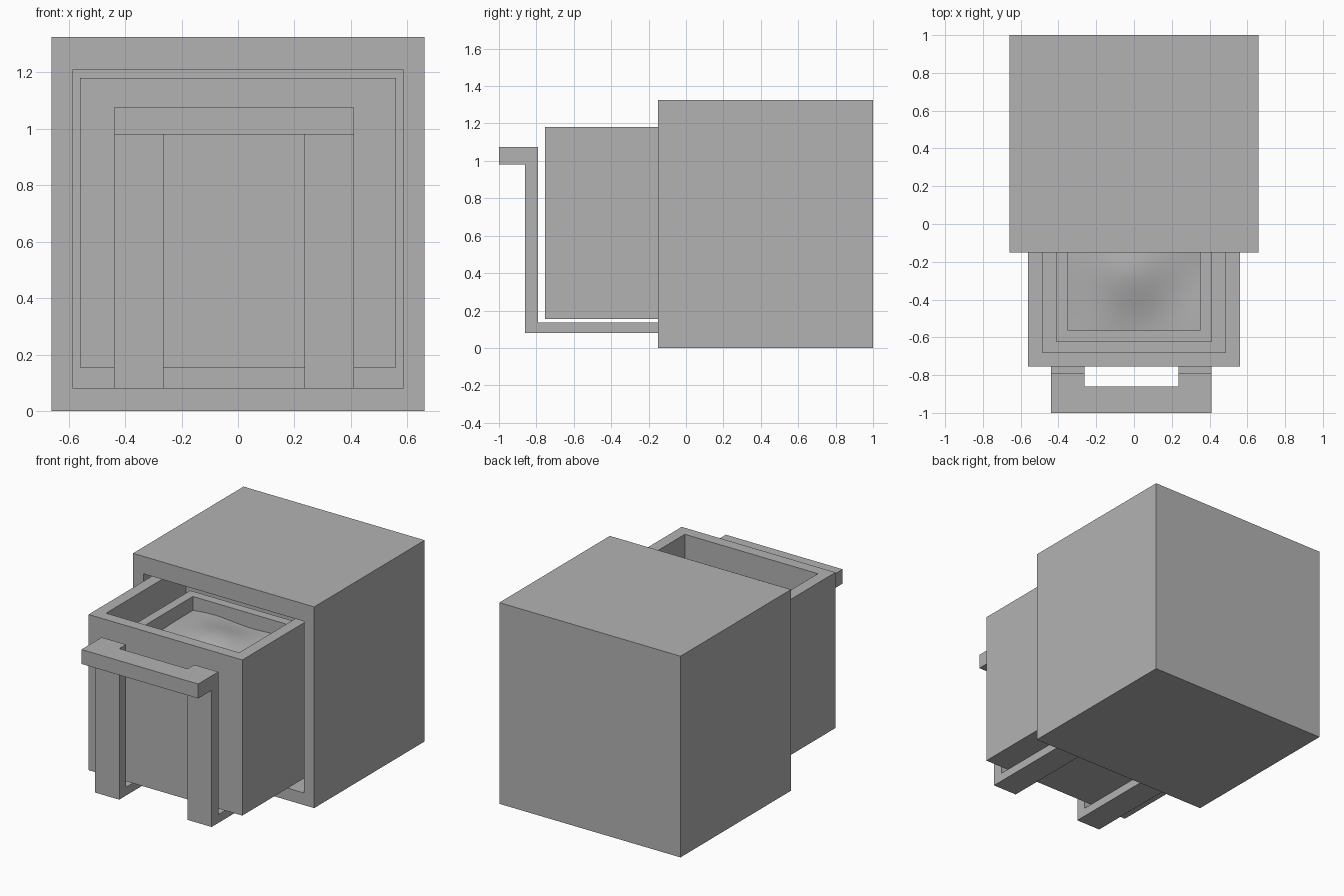
import bpy, bmesh, math
from mathutils import Vector

cube = bpy.data.objects.get("Cube")
if cube:
    bpy.data.objects.remove(cube, do_unlink=True)

grey = bpy.data.materials.new("plain_grey")
grey.use_nodes = True
color = (0.45, 0.45, 0.45, 1)
grey.diffuse_color = color
grey.node_tree.nodes["Principled BSDF"].inputs["Base Color"].default_value = color


def finish(name, bm):
    bmesh.ops.recalc_face_normals(bm, faces=bm.faces)
    mesh = bpy.data.meshes.new(name)
    bm.to_mesh(mesh)
    bm.free()
    mesh.materials.append(grey)
    obj = bpy.data.objects.new(name, mesh)
    bpy.context.collection.objects.link(obj)
    return obj


def open_box(name, low, high, in_low, in_high, direction):
    """Box hollowed from the face that points along direction."""
    low, high, in_low, in_high = map(Vector, (low, high, in_low, in_high))
    direction = Vector(direction)
    axis = max(range(3), key=lambda i: abs(direction[i]))
    bm = bmesh.new()
    bmesh.ops.create_cube(bm, size=1)
    bm.normal_update()
    mouth = max(bm.faces, key=lambda f: f.normal.dot(direction))
    for v in bm.verts:
        v.co = [high[i] if v.co[i] > 0 else low[i] for i in range(3)]
    # Shape the mouth, then push it inwards to make the cavity
    bmesh.ops.inset_individual(bm, faces=[mouth], thickness=0.02)
    mid = (low + high) / 2
    for v in mouth.verts:
        for i in range(3):
            if i != axis:
                v.co[i] = in_high[i] if v.co[i] > mid[i] else in_low[i]
    floor = bmesh.ops.extrude_discrete_faces(bm, faces=[mouth])["faces"][0]
    for v in floor.verts:
        v.co[axis] = in_low[axis] if direction[axis] > 0 else in_high[axis]
    return finish(name, bm)


def side_profile(name, points, x0, x1):
    """Extrude a (y, z) outline from x0 to x1."""
    bm = bmesh.new()
    face = bm.faces.new([bm.verts.new((x0, y, z)) for y, z in points])
    made = bmesh.ops.extrude_face_region(bm, geom=[face])["geom"]
    for v in made:
        if isinstance(v, bmesh.types.BMVert):
            v.co.x = x1
    return finish(name, bm)


# Cabinet with a cavity in the front, drawer, and inner bin
open_box("cabinet", (-.66, -.15, 0), (.66, 1, 1.325),
         (-.585, -.15, .08), (.585, .92, 1.21), (0, -1, 0))
open_box("drawer", (-.56, -.755, .155), (.56, .225, 1.18),
         (-.485, -.68, .23), (.485, .15, 1.18), (0, 0, 1))
open_box("inner_bin", (-.41, -.625, .23), (.41, .09, 1.055),
         (-.35, -.565, .29), (.35, .03, 1.055), (0, 0, 1))

# Handle: two arms that run under the drawer, and the grip between them
arm = [(-1, 1.075), (-1, .98), (-.86, .98), (-.86, .08), (.225, .08),
       (.225, .135), (-.79, .135), (-.79, 1.075)]
side_profile("right_handle_arm", arm, -.44, -.263)
side_profile("left_handle_arm", arm, .235, .41)
grip = [(-1, 1.075), (-1, .98), (-.86, .98), (-.86, 1.075)]
side_profile("handle_grip", grip, -.263, .235)

# Softly mounded filling in the bin
bm = bmesh.new()
bmesh.ops.create_grid(bm, x_segments=28, y_segments=24, size=1)
for v in bm.verts:
    u, w = v.co.x, v.co.y
    mound = .05 * math.exp(-2 * ((u + .2) ** 2 + (w - .1) ** 2))
    ripple = .008 * math.sin(4 * u + 1) * math.cos(3 * w)
    v.co = (.35 * u, -.2675 + .2975 * w, .945 + .015 * w + mound + ripple)
filling = finish("bin_filling", bm)
for p in filling.data.polygons:
    p.use_smooth = True
